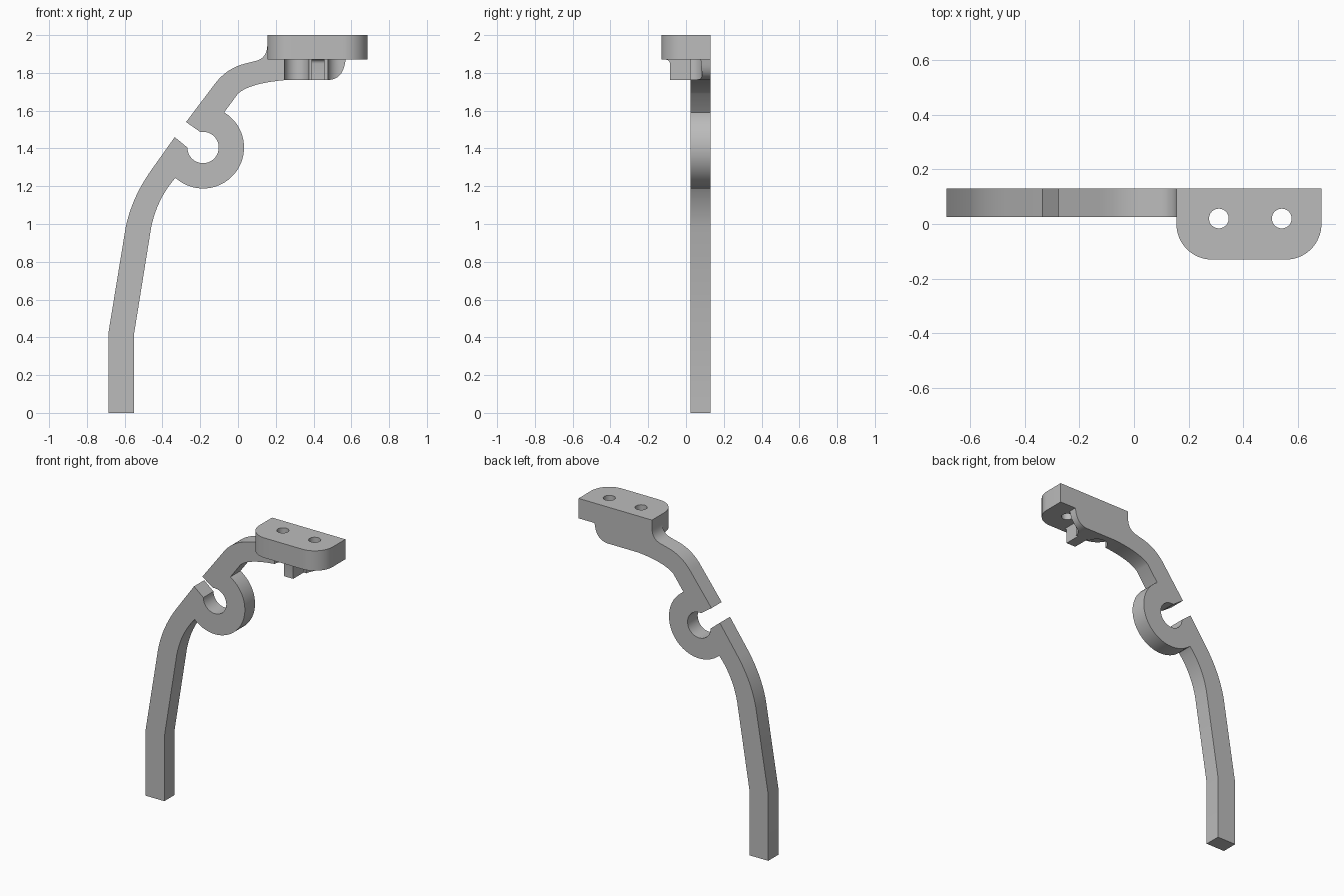
import bpy
import bmesh
from math import cos, sin, radians
from mathutils import Vector

cube = bpy.data.objects.get("Cube")
if cube:
    bpy.data.objects.remove(cube, do_unlink=True)

grey = bpy.data.materials.new("plain grey")
grey.use_nodes = True
GREY = (0.5, 0.5, 0.5, 1)
grey.diffuse_color = GREY
grey.node_tree.nodes["Principled BSDF"].inputs["Base Color"].default_value = GREY


def arc(cx, cy, r, start, end, n=16):
    angles = [radians(start + (end - start) * i / n) for i in range(n + 1)]
    return [(cx + r * cos(a), cy + r * sin(a)) for a in angles]


def bend(a, corner, b, n=10):
    a, corner, b = Vector(a), Vector(corner), Vector(b)
    steps = [i / n for i in range(n + 1)]
    return [tuple(a * (1 - t) ** 2 + corner * 2 * t * (1 - t) + b * t * t) for t in steps]


def prism(name, outline, axis, low, high):
    """Extrude a flat outline along the y, z or x axis."""
    place = {"x": lambda u, v, d: (d, u, v),
             "y": lambda u, v, d: (u, d, v),
             "z": lambda u, v, d: (u, v, d)}[axis]
    bm = bmesh.new()
    face = bm.faces.new([bm.verts.new(place(u, v, low)) for u, v in outline])
    moved = bmesh.ops.extrude_face_region(bm, geom=[face])["geom"]
    verts = [g for g in moved if isinstance(g, bmesh.types.BMVert)]
    bmesh.ops.translate(bm, verts=verts, vec=place(0, 0, high - low))
    bmesh.ops.recalc_face_normals(bm, faces=bm.faces)
    mesh = bpy.data.meshes.new(name)
    bm.to_mesh(mesh)
    bm.free()
    obj = bpy.data.objects.new(name, mesh)
    bpy.context.collection.objects.link(obj)
    mesh.materials.append(grey)
    return obj


def activate(obj):
    bpy.ops.object.select_all(action="DESELECT")
    obj.select_set(True)
    bpy.context.view_layer.objects.active = obj


def drill(obj, x, y, r, low, high):
    cutter = prism("drill", arc(x, y, r, 0, 360, 40)[:-1], "z", low, high)
    cutter.hide_render = True
    mod = obj.modifiers.new("hole", "BOOLEAN")
    mod.operation = "DIFFERENCE"
    mod.solver = "EXACT"
    mod.object = cutter
    activate(obj)
    bpy.ops.object.modifier_apply(modifier=mod.name)
    bpy.data.objects.remove(cutter, do_unlink=True)


BACK, ARM_FRONT = 0.13, 0.025
UNDER = 1.87
HOLES = ((0.31, 0.02), (0.54, 0.02))
RING = (-0.185, 1.405)

# Curved arm with the open ring in the middle
outline = [(-0.685, 0), (-0.685, 0.43)]
outline += bend((-0.595, 0.98), (-0.565, 1.13), (-0.47, 1.27))
outline += [(-0.335, 1.46)]
outline += arc(*RING, 0.083, 180, 460, 36)
outline += [(-0.275, 1.54)]
outline += bend((-0.12, 1.745), (-0.055, 1.83), (0.05, 1.852))
outline += bend((0.09, 1.862), (0.15, 1.875), (0.155, 1.94))
outline += [(0.155, UNDER), (0.57, UNDER)]
outline += bend((0.565, 1.845), (0.55, 1.765), (0.475, 1.762))
outline += bend((0.25, 1.762), (0.06, 1.745), (0.0, 1.69))
outline += arc(*RING, 0.217, 59, -132, 36)
outline += bend((-0.335, 1.24), (-0.43, 1.13), (-0.46, 0.98))
outline += [(-0.55, 0.42), (-0.55, 0)]
arm = prism("curved_arm", outline, "y", ARM_FRONT, BACK)

# Mounting plate with two rounded front corners
plate_outline = [(0.685, BACK), (0.155, BACK)]
plate_outline += arc(0.285, 0, 0.13, 180, 270) + arc(0.555, 0, 0.13, 270, 360)
plate = prism("mounting_plate", plate_outline, "z", UNDER, 2)

# Screw holes, and clearance around them in the arm
for x, y in HOLES:
    drill(plate, x, y, 0.036, 1.8, 2.1)
    drill(arm, x, y, 0.065, 1.7, 1.9)

# Rib under the plate between the holes, flared where it meets the plate
rib_side = [(0.03, UNDER), (0.03, 1.763), (-0.085, 1.763)]
rib_side += bend((-0.085, 1.848), (-0.087, 1.868), (-0.105, UNDER), 6)
rib = prism("support_rib", rib_side, "x", 0.39, 0.458)

for obj in (arm, plate, rib):
    activate(obj)
    bpy.ops.object.shade_smooth_by_angle(angle=radians(25))
